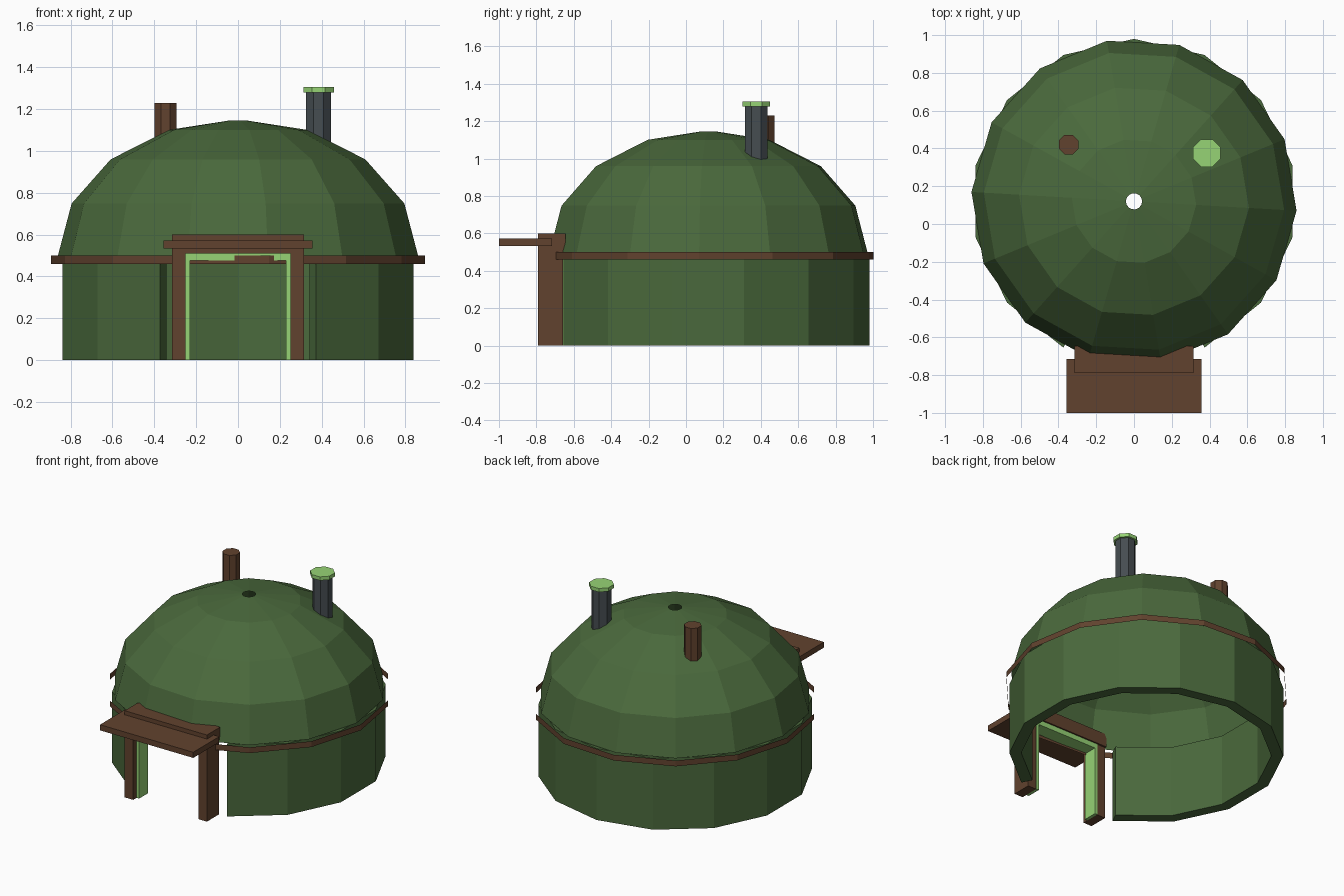
import bpy, math

if "Cube" in bpy.data.objects:
    bpy.data.objects.remove(bpy.data.objects["Cube"])

CY = 0.12      # centre of the round hut in y
N = 14         # sides of the round parts
STEP = 2 * math.pi / N


def material(name, rgb):
    lin = [((c / 255 + 0.055) / 1.055) ** 2.4 for c in rgb]
    m = bpy.data.materials.new(name)
    m.diffuse_color = (*lin, 1)
    m.use_nodes = True
    m.node_tree.nodes["Principled BSDF"].inputs["Base Color"].default_value = m.diffuse_color
    return m


GREEN = material("moss green", (74, 105, 60))
BROWN = material("dark wood", (97, 66, 46))
LIME = material("bright green", (150, 211, 117))
GREY = material("slate grey", (70, 77, 81))


def add(name, verts, faces, mat):
    me = bpy.data.meshes.new(name)
    me.from_pydata(verts, [], faces)
    me.materials.append(mat)
    ob = bpy.data.objects.new(name, me)
    bpy.context.collection.objects.link(ob)
    return ob


def sweep(name, profile, mat, start, segs=N, closed=False):
    """Turn an (r, z) profile about the hut axis; closed=True is a solid arc."""
    full, p = segs == N, len(profile)
    rings = segs if full else segs + 1
    verts = [(r * math.cos(start + i * STEP), CY + r * math.sin(start + i * STEP), z)
             for i in range(rings) for r, z in profile]
    faces = []
    for i in range(segs):
        a, b = i * p, ((i + 1) % rings) * p
        for j in range(p if closed else p - 1):
            k = (j + 1) % p
            faces.append((a + j, b + j, b + k, a + k))
    if closed and not full:
        faces += [tuple(range(p)), tuple(reversed(range((rings - 1) * p, rings * p)))]
    return add(name, verts, faces, mat)


def box(name, x0, x1, y0, y1, z0, z1, mat):
    v = [(x, y, z) for z in (z0, z1) for x, y in ((x0, y0), (x1, y0), (x1, y1), (x0, y1))]
    f = [(3, 2, 1, 0), (4, 5, 6, 7)] + [(i, (i + 1) % 4, (i + 1) % 4 + 4, i + 4) for i in range(4)]
    return add(name, v, f, mat)


def post8(name, x, y, apothem, z0, z1, mat):
    r = apothem / math.cos(math.pi / 8)
    ang = [math.pi / 8 + i * math.pi / 4 for i in range(8)]
    v = [(x + r * math.cos(a), y + r * math.sin(a), z) for z in (z0, z1) for a in ang]
    f = [tuple(range(7, -1, -1)), tuple(range(8, 16))]
    f += [(i, (i + 1) % 8, (i + 1) % 8 + 8, i + 8) for i in range(8)]
    return add(name, v, f, mat)


# Round wall, two segments left open at the front
sweep("wall", [(0.86, 0), (0.86, 0.495), (0.785, 0.495), (0.785, 0)], GREEN,
      -math.pi / 2 + STEP, N - 2, True)

# Dome shell with a small smoke hole, and the thin band round its foot
twist = math.radians(-3.3)
dome = [(0.862 * math.cos(a), 0.5 + 0.65 * math.sin(a))
        for a in (i * math.pi / 8 for i in range(4))] + [(0.043, 1.145)]
sweep("dome_roof", dome, GREEN, twist)
sweep("eaves_band", [(0.895, 0.46), (0.895, 0.5)], BROWN, twist)

# Door frame with bright inner trim
for side, s in (("left", -1), ("right", 1)):
    a, b, c = sorted((s * 0.25, s * 0.315)), sorted((s * 0.23, s * 0.25)), 0.51
    box(side + "_door_post", *a, -0.79, -0.658, 0, c, BROWN)
    box(side + "_door_trim", *b, -0.753, -0.655, 0, c, LIME)
box("top_door_trim", -0.23, 0.23, -0.753, -0.655, 0.475, 0.51, LIME)
box("door_lintel", -0.315, 0.315, -0.79, -0.645, 0.51, 0.6, BROWN)

# Porch roof board
box("porch_board", -0.357, 0.357, -1.0, -0.716, 0.533, 0.572, BROWN)

# Chimney with cap, and wooden vent post
post8("chimney", 0.385, 0.375, 0.06, 0.95, 1.28, GREY)
post8("chimney_cap", 0.385, 0.375, 0.073, 1.28, 1.305, LIME)
post8("vent_post", -0.346, 0.42, 0.052, 0.97, 1.23, BROWN)
